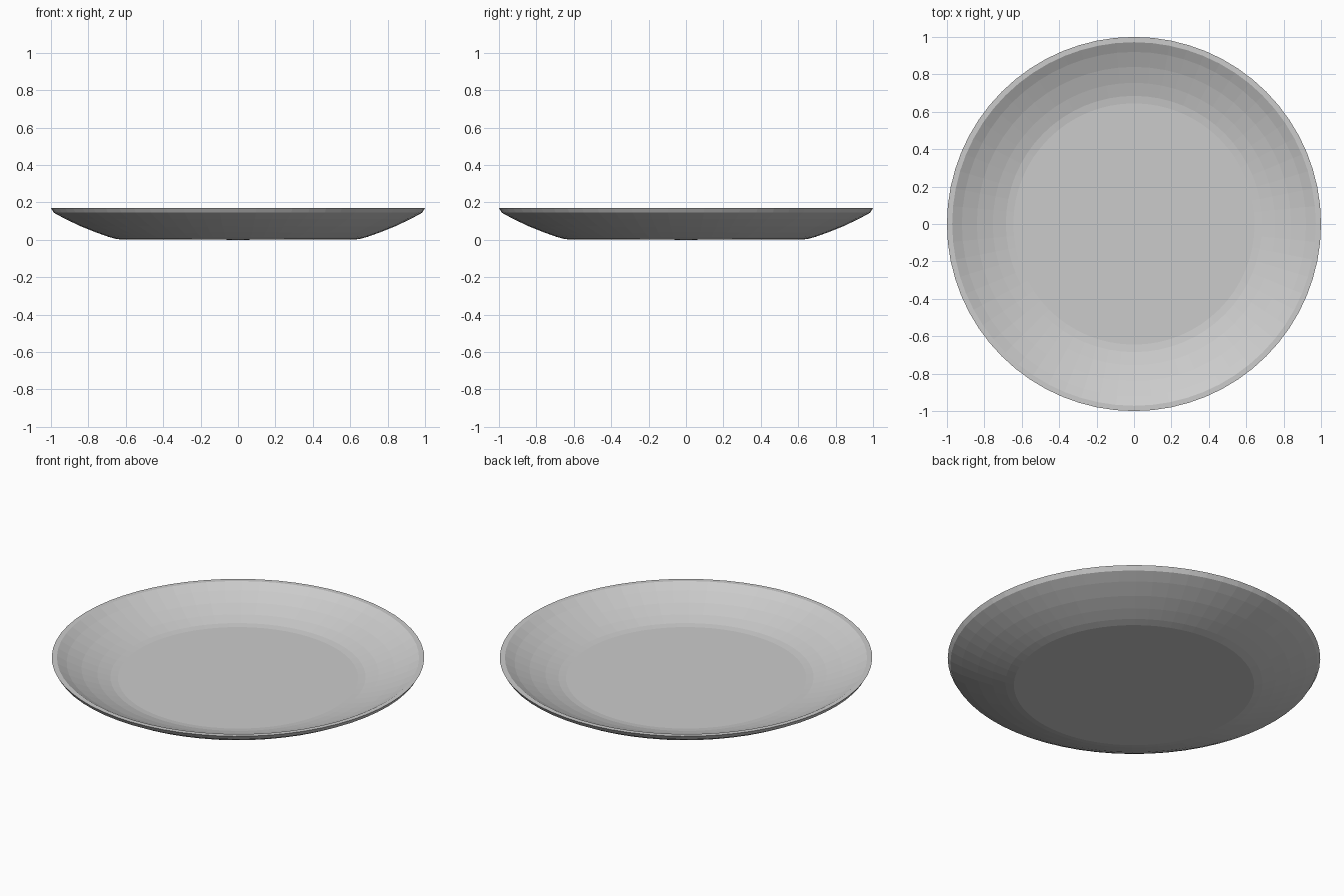
import bpy, bmesh, math

if "Cube" in bpy.data.objects:
    bpy.data.objects.remove(bpy.data.objects["Cube"])

SEGMENTS = 64

# Cross-section (radius, height): underside centre, out to the rim, back to the well
profile = [
    (0, 0), (0.645, 0.003), (0.69, 0.015), (0.76, 0.04), (0.84, 0.072),
    (0.925, 0.112), (0.985, 0.145), (1.0, 0.17),          # outer wall and rim
    (0.972, 0.17), (0.92, 0.14), (0.84, 0.104), (0.755, 0.074),
    (0.685, 0.055), (0.645, 0.05), (0, 0.05),             # inner wall and floor
]

# Plate: spin the cross-section around the z axis
bm = bmesh.new()
verts = [bm.verts.new((r, 0, z)) for r, z in profile]
edges = [bm.edges.new(pair) for pair in zip(verts, verts[1:])]
bmesh.ops.spin(bm, geom=verts + edges, cent=(0, 0, 0), axis=(0, 0, 1),
               angle=math.tau, steps=SEGMENTS, use_merge=True)
bmesh.ops.remove_doubles(bm, verts=bm.verts, dist=1e-4)
bmesh.ops.recalc_face_normals(bm, faces=bm.faces)

mesh = bpy.data.meshes.new("plate")
bm.to_mesh(mesh)
bm.free()
plate = bpy.data.objects.new("plate", mesh)
bpy.context.collection.objects.link(plate)
